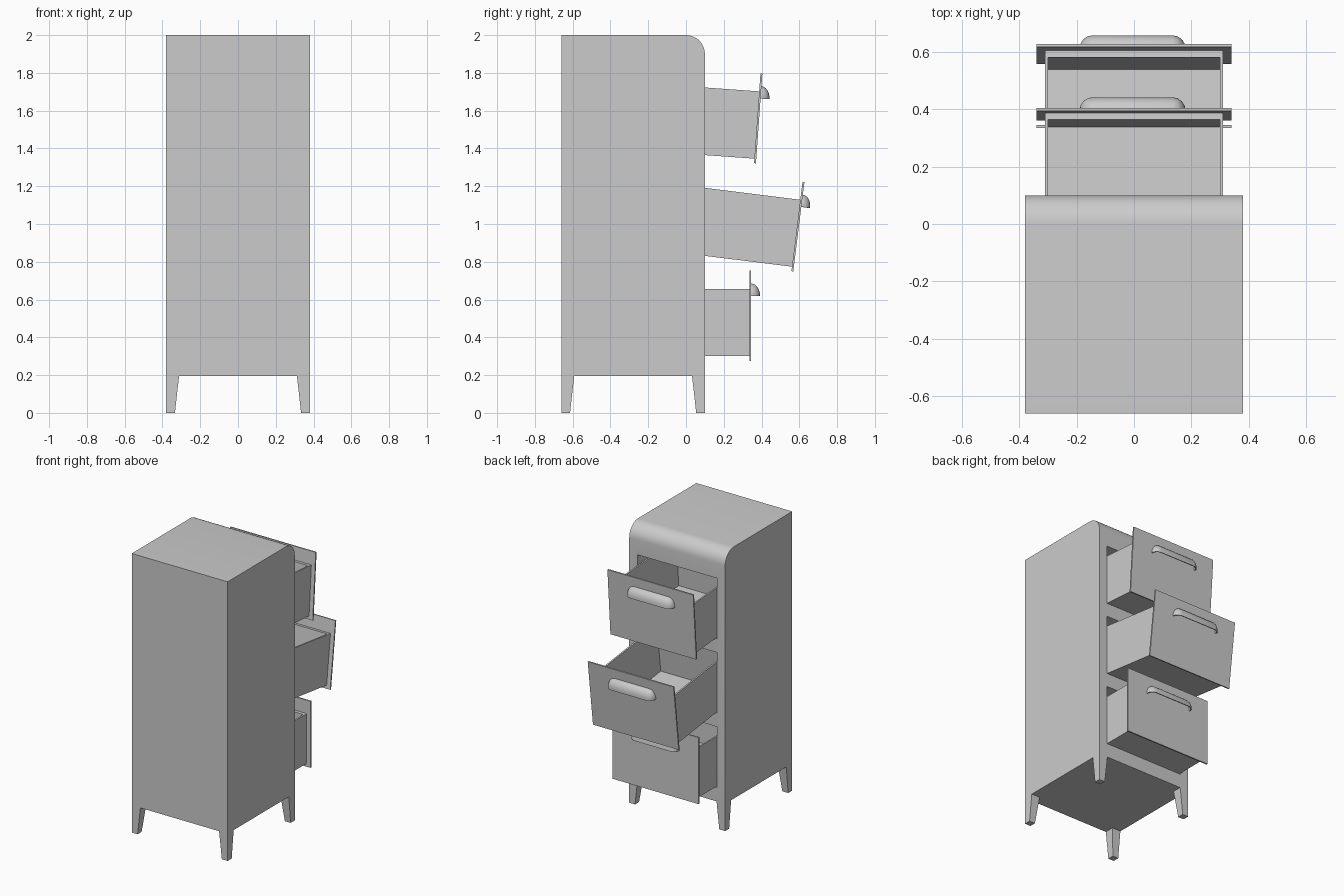
import bpy, bmesh
from math import sin, cos, pi, radians
from mathutils import Matrix

if "Cube" in bpy.data.objects:
    bpy.data.objects.remove(bpy.data.objects["Cube"])


def make(name, verts, faces, matrix=Matrix()):
    mesh = bpy.data.meshes.new(name)
    mesh.from_pydata(verts, [], faces)
    bm = bmesh.new()
    bm.from_mesh(mesh)
    bmesh.ops.remove_doubles(bm, verts=bm.verts, dist=1e-5)
    bmesh.ops.recalc_face_normals(bm, faces=bm.faces)
    bm.to_mesh(mesh)
    bm.free()
    ob = bpy.data.objects.new(name, mesh)
    ob.matrix_world = matrix
    bpy.context.collection.objects.link(ob)
    return ob


def frustum(name, bottom, top, z0, z1, matrix=Matrix()):
    """Box whose bottom and top rectangles (x0, x1, y0, y1) may differ."""
    verts = [(x, y, z) for (x0, x1, y0, y1), z in ((bottom, z0), (top, z1))
             for x, y in ((x0, y0), (x1, y0), (x1, y1), (x0, y1))]
    faces = [(3, 2, 1, 0), (4, 5, 6, 7)] + [(i, (i + 1) % 4, (i + 1) % 4 + 4, i + 4) for i in range(4)]
    return make(name, verts, faces, matrix)


def box(name, x, y0, y1, z0, z1, matrix=Matrix()):
    return frustum(name, (-x, x, y0, y1), (-x, x, y0, y1), z0, z1, matrix)


def smooth(ob):
    bpy.ops.object.select_all(action='DESELECT')
    bpy.context.view_layer.objects.active = ob
    ob.select_set(True)
    bpy.ops.object.shade_smooth_by_angle(angle=radians(35))


def apply_modifiers(ob):
    bpy.context.view_layer.objects.active = ob
    for m in list(ob.modifiers):
        bpy.ops.object.modifier_apply(modifier=m.name)


# Cabinet body: side profile with a rounded front top edge
W, BACK, FRONT, FLOOR, TOP, R = 0.38, -0.66, 0.10, 0.195, 2.0, 0.10
prof = [(BACK, TOP), (BACK, FLOOR), (FRONT, FLOOR)]
prof += [(FRONT - R + R * cos(i * pi / 16), TOP - R + R * sin(i * pi / 16)) for i in range(9)]
n = len(prof)
body = make("cabinet_body",
            [(x, y, z) for x in (-W, W) for y, z in prof],
            [tuple(range(n)), tuple(range(n, 2 * n))]
            + [(i, (i + 1) % n, (i + 1) % n + n, i + n) for i in range(n)])

# Drawer openings
for z in (0.30, 0.832, 1.364):
    cutter = box("opening_cutter", 0.316, -0.64, 0.2, z - 0.004, z + 0.43)
    cutter.hide_render = True
    mod = body.modifiers.new("opening", 'BOOLEAN')
    mod.operation, mod.solver, mod.object = 'DIFFERENCE', 'EXACT', cutter
    apply_modifiers(body)
    bpy.data.objects.remove(cutter)
smooth(body)

# Tapered legs, straight on the outside
for side, sx in (("left", -1), ("right", 1)):
    for end, yo, sy in (("front", BACK, 1), ("back", FRONT, -1)):
        def rect(w):
            return (*sorted((sx * W, sx * (W - w))), *sorted((yo, yo + sy * w)))
        frustum(f"{end}_{side}_leg", rect(0.046), rect(0.068), 0, FLOOR)


def handle(name, matrix):
    """Cup pull: quarter capsule shell, open underneath."""
    ts = [-pi / 2 + i * pi / 8 for i in range(9)]
    stations = [(-0.14 + 0.045 * sin(t), cos(t)) for t in ts[:5]]
    stations += [(0.14 + 0.045 * sin(t), cos(t)) for t in ts[4:]]
    K = 7
    verts = [(x - 0.005, 0.01 + 0.047 * s * sin(k * pi / 12), 0.32 + 0.065 * s * cos(k * pi / 12))
             for x, s in stations for k in range(K)]
    faces = [(i * K + k, (i + 1) * K + k, (i + 1) * K + k + 1, i * K + k + 1)
             for i in range(len(stations) - 1) for k in range(K - 1)]
    ob = make(name, verts, faces, matrix)
    # Make sure the normals face outwards, then thicken inwards
    if sum(p.normal.y * p.area for p in ob.data.polygons) < 0:
        ob.data.flip_normals()
    mod = ob.modifiers.new("thickness", 'SOLIDIFY')
    mod.thickness, mod.offset = 0.006, -1
    apply_modifiers(ob)
    smooth(ob)


# Drawers; the origin is the lower front edge of each tray
DX, DEPTH, H, T, TF = 0.31, 0.72, 0.357, 0.011, 0.024
for label, y, z, tilt in (("bottom", 0.335, 0.30, 0), ("middle", 0.561, 0.774, 7.1), ("top", 0.362, 1.346, 4.1)):
    m = Matrix.Translation((0, y, z)) @ Matrix.Rotation(radians(-tilt), 4, 'X')
    # Open tray made of an outer and an inner box joined at the rim
    verts = [(sx * x, yy, zz)
             for x, y0, y1, z0 in ((DX, -DEPTH, 0, 0), (DX - T, -DEPTH + T, -TF, T))
             for zz in (z0, H)
             for sx, yy in ((-1, y0), (1, y0), (1, y1), (-1, y1))]
    faces = [(0, 1, 2, 3), (8, 9, 10, 11)]
    for i in range(4):
        j = (i + 1) % 4
        faces += [(i, j, j + 4, i + 4), (i + 4, j + 4, j + 12, i + 12), (i + 12, j + 12, j + 8, i + 8)]
    make(f"{label}_drawer_tray", verts, faces, m)
    box(f"{label}_drawer_front", 0.34, 0, 0.01, -0.024, 0.453, m)
    handle(f"{label}_drawer_handle", m)
